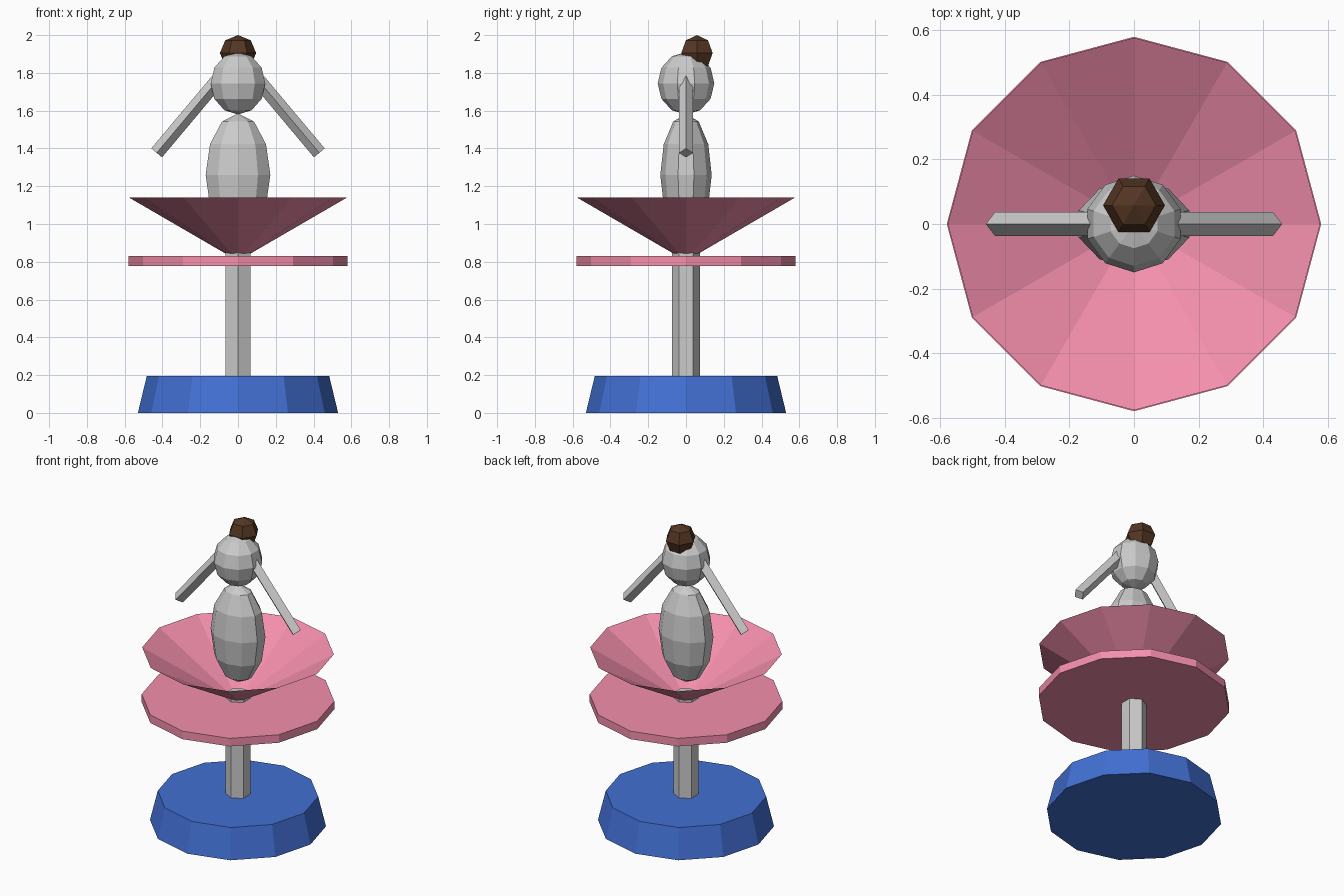
import bpy, bmesh, math
from mathutils import Vector

if "Cube" in bpy.data.objects:
    bpy.data.objects.remove(bpy.data.objects["Cube"])


def srgb(r, g, b):
    def lin(c):
        c /= 255
        return c / 12.92 if c <= 0.04045 else ((c + 0.055) / 1.055) ** 2.4
    return (lin(r), lin(g), lin(b), 1)


def material(name, color):
    m = bpy.data.materials.new(name)
    m.diffuse_color = color
    m.use_nodes = True
    m.node_tree.nodes["Principled BSDF"].inputs["Base Color"].default_value = m.diffuse_color
    return m


BLUE = material("blue", srgb(66, 112, 212))
PINK = material("pink", srgb(244, 143, 173))
BROWN = material("brown", srgb(84, 54, 35))


def lathe(name, profile, sides, mat=None, start=90, scale=(1, 1, 1), loc=(0, 0, 0)):
    """Faceted revolve of (radius, z) points; radius 0 makes a single pole."""
    bm = bmesh.new()
    rings = []
    for r, z in profile:
        if r == 0:
            rings.append([bm.verts.new((0, 0, z))] * sides)
        else:
            angles = [math.radians(start + 360 * i / sides) for i in range(sides)]
            rings.append([bm.verts.new((r * math.cos(a), r * math.sin(a), z)) for a in angles])
    for lo, hi in zip(rings, rings[1:]):
        for i in range(sides):
            j = (i + 1) % sides
            quad = list(dict.fromkeys((lo[i], lo[j], hi[j], hi[i])))
            bm.faces.new(quad)
    return finish(name, bm, mat, scale, loc)


def finish(name, bm, mat, scale=(1, 1, 1), loc=(0, 0, 0)):
    for v in bm.verts:
        v.co = Vector(a * s + o for a, s, o in zip(v.co, scale, loc))
    me = bpy.data.meshes.new(name)
    bm.to_mesh(me)
    bm.free()
    if mat:
        me.materials.append(mat)
    ob = bpy.data.objects.new(name, me)
    bpy.context.collection.objects.link(ob)
    return ob


def ball(rings):
    """Unit-sphere profile from bottom pole to top pole."""
    pts = [(math.sin(math.pi * i / rings), -math.cos(math.pi * i / rings))
           for i in range(1, rings)]
    return [(0, -1)] + pts + [(0, 1)]


def drum(r0, r1, z0, z1):
    return [(0, z0), (r0, z0), (r1, z1), (0, z1)]


# Stand
lathe("base", drum(0.53, 0.483, 0, 0.195), 12, BLUE)
lathe("post", drum(0.075, 0.075, 0.195, 0.86), 6)

# Skirt: flat disc below an open cone
lathe("skirt_disc", drum(0.58, 0.58, 0.777, 0.83), 12, PINK)
lathe("skirt_cone", [(0, 0.805), (0.577, 1.14)], 12, PINK)

# Figure
lathe("torso", ball(6), 10, scale=(0.18, 0.136, 0.325), loc=(0, 0, 1.26))
lathe("head", ball(6), 10, scale=(0.152, 0.15, 0.165), loc=(0, 0, 1.745))
lathe("hair_bun", ball(4), 6, BROWN, start=0, scale=(0.096, 0.096, 0.095), loc=(0, 0.058, 1.905))

# Arms: diamond-section bars angled down and out
for side, name in ((1, "right_arm"), (-1, "left_arm")):
    arm = lathe(name, drum(0.037, 0.037, -0.25, 0.25), 4)
    arm.location = (side * 0.27, 0, 1.568)
    arm.rotation_euler = (0, -side * math.radians(40), 0)
